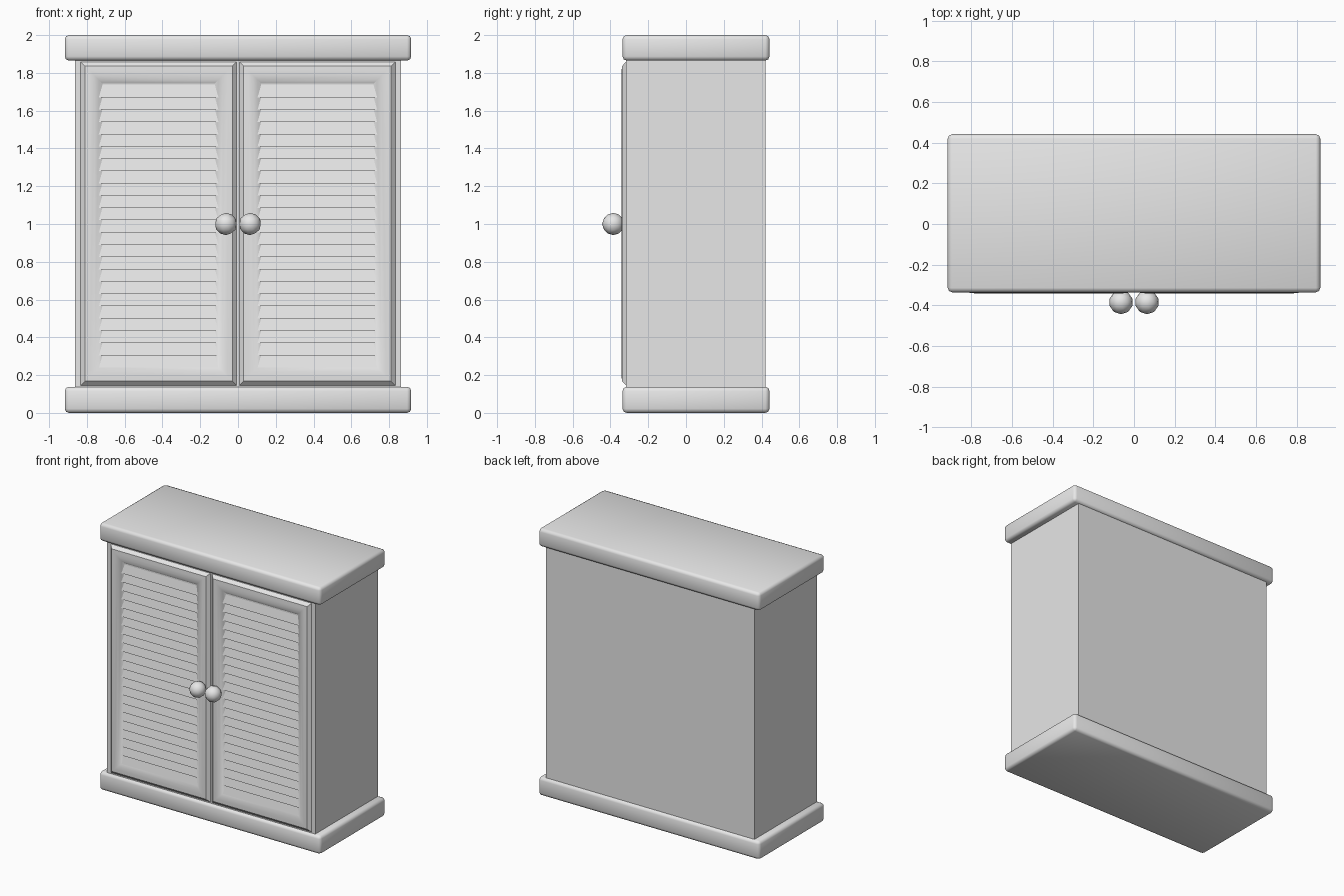
import bpy, bmesh, math

if "Cube" in bpy.data.objects:
    bpy.data.objects.remove(bpy.data.objects["Cube"])

paint = bpy.data.materials.new("light_grey_paint")
paint.diffuse_color = (0.8, 0.8, 0.8, 1)
paint.use_nodes = True
paint.node_tree.nodes["Principled BSDF"].inputs["Base Color"].default_value = paint.diffuse_color


def finish(name, bm, smooth=None):
    bmesh.ops.recalc_face_normals(bm, faces=bm.faces)
    me = bpy.data.meshes.new(name)
    bm.to_mesh(me)
    bm.free()
    ob = bpy.data.objects.new(name, me)
    bpy.context.scene.collection.objects.link(ob)
    me.materials.append(paint)
    if smooth:
        bpy.ops.object.select_all(action='DESELECT')
        ob.select_set(True)
        bpy.context.view_layer.objects.active = ob
        bpy.ops.object.shade_smooth_by_angle(angle=math.radians(smooth))
    return ob


def box(name, lo, hi, bevel=0):
    bm = bmesh.new()
    bmesh.ops.create_cube(bm, size=1)
    for v in bm.verts:
        v.co = [l + (h - l) * (c + 0.5) for l, h, c in zip(lo, hi, v.co)]
    if bevel:
        bmesh.ops.bevel(bm, geom=bm.edges[:], offset=bevel, segments=2,
                        profile=0.5, affect='EDGES')
    return finish(name, bm, 50 if bevel else None)


# Carcass with overhanging top and base
box("cabinet_body", (-0.864, -0.317, 0.1), (0.864, 0.422, 1.9))
box("base_board", (-0.917, -0.336, 0), (0.917, 0.442, 0.138), 0.022)
box("top_board", (-0.917, -0.336, 1.865), (0.917, 0.442, 2), 0.022)

# Door frame moulding: (distance in from the outer edge, y)
PROFILE = [(0, -0.31), (0.03, -0.339), (0.055, -0.341), (0.08, -0.339),
           (0.105, -0.329), (0.132, -0.31)]
X1, Z0, Z1 = 0.84, 0.138, 1.866
PITCH = 0.065

for side, s in (("left", -1), ("right", 1)):
    # Mitred frame swept round a rectangle
    bm = bmesh.new()
    loops = []
    for d, y in PROFILE:
        corners = ((d, Z0 + d), (X1 - d, Z0 + d), (X1 - d, Z1 - d), (d, Z1 - d))
        loops.append([bm.verts.new((s * x, y, z)) for x, z in corners])
    loops.append(loops[0])
    for a, b in zip(loops, loops[1:]):
        for i in range(4):
            j = (i + 1) % 4
            bm.faces.new((a[i], a[j], b[j], b[i]))
    finish(side + "_door_frame", bm, 35)

    # Overlapping louvre slats, lower edge leaning out
    bm = bmesh.new()
    for k in range(23):
        top = 1.735 - k * PITCH
        section = ((-0.317, top), (-0.33, top - PITCH), (-0.31, top - PITCH))
        a, b = [[bm.verts.new((s * x, y, z)) for y, z in section]
                for x in (0.1, 0.74)]
        bm.faces.new(a)
        bm.faces.new(b)
        for i in range(3):
            j = (i + 1) % 3
            bm.faces.new((a[i], a[j], b[j], b[i]))
    finish(side + "_door_slats", bm)

    # Round knob
    bm = bmesh.new()
    bmesh.ops.create_icosphere(bm, subdivisions=2, radius=0.059)
    bmesh.ops.translate(bm, verts=bm.verts, vec=(s * 0.064, -0.385, 1.0))
    finish(side + "_knob", bm, 60)
